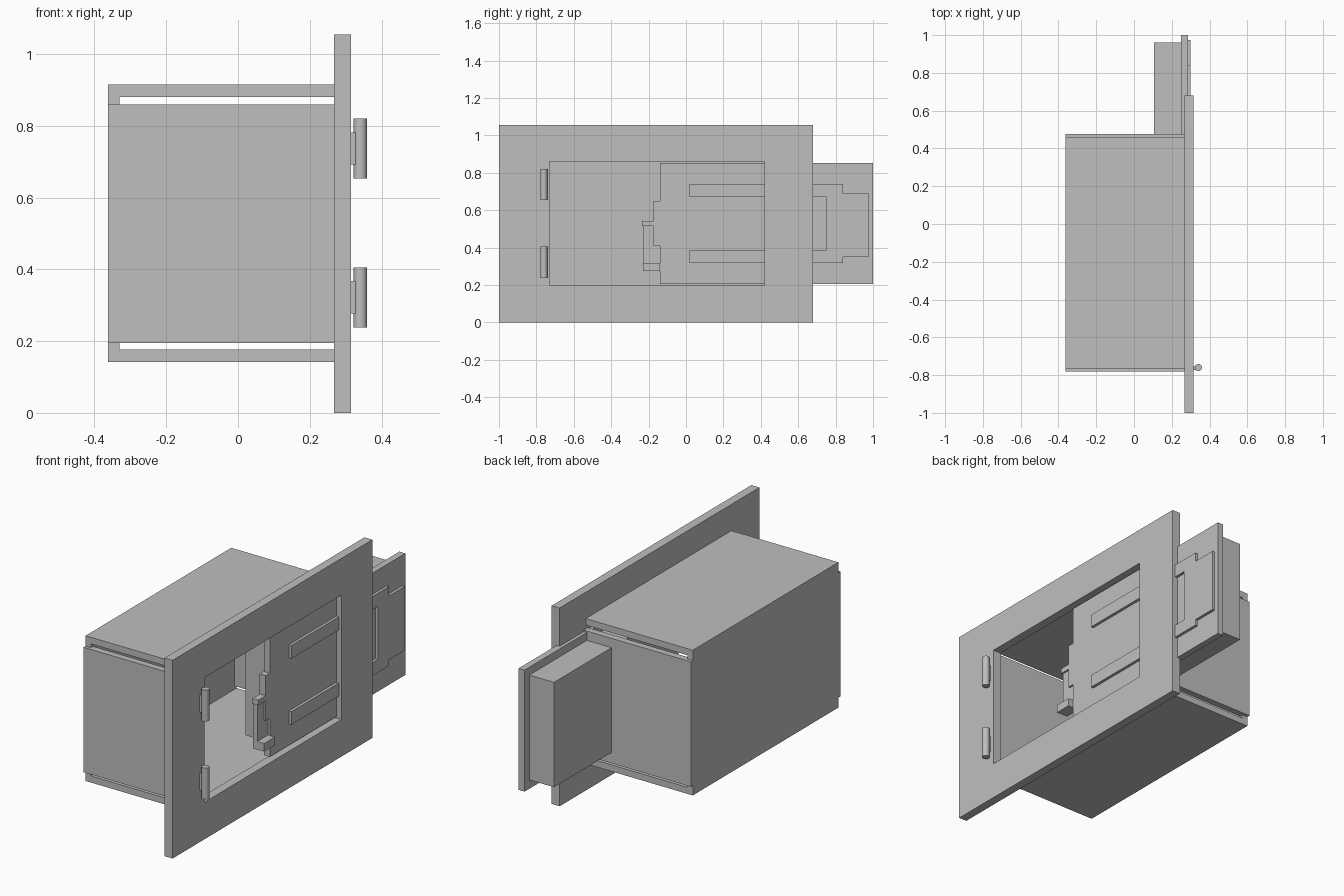
import bpy, bmesh
from math import radians

if "Cube" in bpy.data.objects:
    bpy.data.objects.remove(bpy.data.objects["Cube"])

steel = bpy.data.materials.new("grey steel")
steel.diffuse_color = (0.52, 0.52, 0.52, 1)
steel.use_nodes = True
steel.node_tree.nodes["Principled BSDF"].inputs["Base Color"].default_value = steel.diffuse_color


def finish(name, bm):
    bmesh.ops.recalc_face_normals(bm, faces=bm.faces)
    mesh = bpy.data.meshes.new(name)
    bm.to_mesh(mesh)
    bm.free()
    mesh.materials.append(steel)
    obj = bpy.data.objects.new(name, mesh)
    bpy.context.collection.objects.link(obj)
    return obj


def profile(name, x0, x1, outline):
    """Extrude a (y, z) outline from x0 to x1."""
    bm = bmesh.new()
    face = bm.faces.new([bm.verts.new((x0, y, z)) for y, z in outline])
    ext = bmesh.ops.extrude_face_region(bm, geom=[face])
    for v in ext["geom"]:
        if isinstance(v, bmesh.types.BMVert):
            v.co.x = x1
    return finish(name, bm)


def box(name, x, y, z):
    return profile(name, x[0], x[1], [(y[0], z[0]), (y[1], z[0]), (y[1], z[1]), (y[0], z[1])])


def frame(name, x, outer, inner):
    """Rectangular plate with a rectangular opening; rects are y0, y1, z0, z1."""
    bm = bmesh.new()
    rings = []
    for y0, y1, z0, z1 in (outer, inner):
        for px in x:
            rings.append([bm.verts.new((px, a, b))
                          for a, b in ((y0, z0), (y1, z0), (y1, z1), (y0, z1))])
    back_out, front_out, back_in, front_in = rings
    for a, b in ((back_out, front_out), (back_in, front_in),
                 (back_out, back_in), (front_out, front_in)):
        for i in range(4):
            j = (i + 1) % 4
            bm.faces.new((a[i], a[j], b[j], b[i]))
    return finish(name, bm)


# Front plate with the doorway
frame("face_plate", (0.268, 0.315), (-1, 0.68, 0, 1.055), (-0.73, 0.42, 0.197, 0.86))

# Housing behind the plate: roof, floor, back and the two shorter side walls
box("housing_roof", (-0.33, 0.268), (-0.765, 0.46), (0.88, 0.915))
box("housing_floor", (-0.33, 0.268), (-0.765, 0.46), (0.142, 0.177))
box("housing_back", (-0.362, -0.33), (-0.765, 0.46), (0.142, 0.915))
for name, y in (("left_wall", (-0.782, -0.747)), ("right_wall", (0.442, 0.477))):
    box(name, (-0.362, 0.268), y, (0.195, 0.86))

# Sliding door with a stepped leading edge and a thick core behind it
profile("sliding_door", 0.25, 0.285,
        [(1, 0.205), (1, 0.852), (-0.14, 0.852), (-0.14, 0.65), (-0.175, 0.65),
         (-0.175, 0.41), (-0.14, 0.41), (-0.14, 0.205)])
box("door_core", (0.105, 0.25), (-0.088, 0.96), (0.252, 0.81))

# Raised two-armed bracket on the door
profile("door_bracket", 0.285, 0.3,
        [(0.02, 0.318), (0.84, 0.318), (0.84, 0.35), (0.975, 0.35), (0.975, 0.69),
         (0.84, 0.69), (0.84, 0.74), (0.02, 0.74), (0.02, 0.67), (0.75, 0.67),
         (0.75, 0.388), (0.02, 0.388)])

# Latch on the leading edge
box("latch_plate", (0.25, 0.275), (-0.23, -0.14), (0.318, 0.52))
box("latch_handle", (0.25, 0.315), (-0.23, -0.14), (0.275, 0.318))
box("latch_nub", (0.25, 0.285), (-0.236, -0.175), (0.515, 0.543))

# Hinges
for name, z in (("lower", 0.322), ("upper", 0.737)):
    box(name + "_hinge_leaf", (0.315, 0.34), (-0.773, -0.755), (z - 0.045, z + 0.045))
    bpy.ops.mesh.primitive_cylinder_add(vertices=16, radius=0.019, depth=0.167,
                                        location=(0.341, -0.76, z))
    pin = bpy.context.object
    pin.name = name + "_hinge_pin"
    pin.data.materials.append(steel)
    bpy.ops.object.shade_smooth_by_angle(angle=radians(30))
